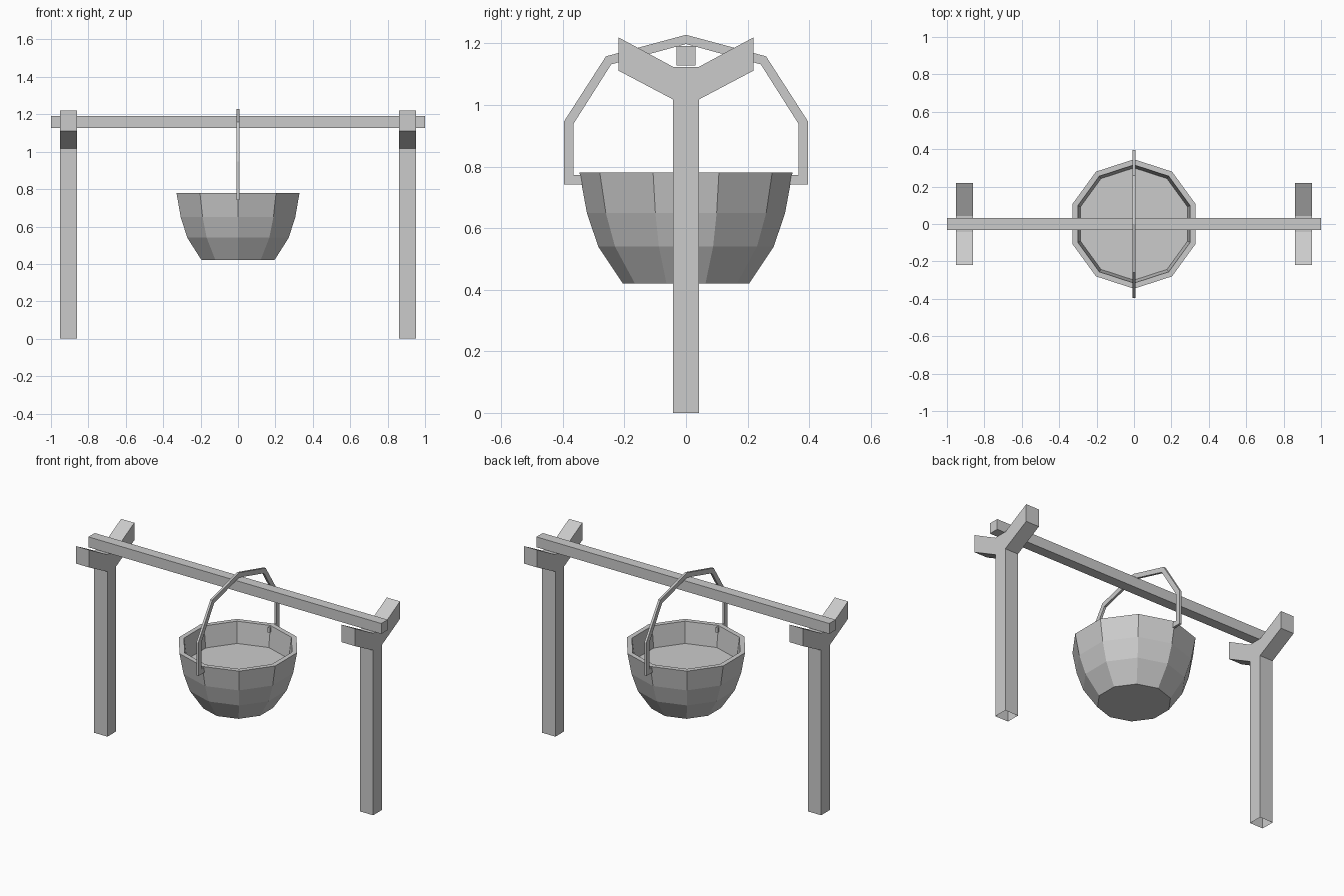
import bpy, bmesh, math

cube = bpy.data.objects.get("Cube")
if cube:
    bpy.data.objects.remove(cube, do_unlink=True)

# Single flat grey
GREY = (0.6, 0.6, 0.6, 1.0)
mat = bpy.data.materials.new("plain grey")
mat.use_nodes = True
mat.diffuse_color = GREY
mat.node_tree.nodes["Principled BSDF"].inputs["Base Color"].default_value = GREY


def finish(bm, name):
    bmesh.ops.recalc_face_normals(bm, faces=bm.faces[:])
    mesh = bpy.data.meshes.new(name)
    bm.to_mesh(mesh)
    bm.free()
    mesh.materials.append(mat)
    obj = bpy.data.objects.new(name, mesh)
    bpy.context.scene.collection.objects.link(obj)
    return obj


def extrude_x(name, half, x_mid, thickness, open_bottom=False):
    """Extrude a y-z outline, given as its +y half, mirrored in y, along x."""
    outline = half + [(-y, z) for y, z in reversed(half) if y > 0]
    bm = bmesh.new()
    near, far = [[bm.verts.new((x_mid + s * thickness / 2, y, z)) for y, z in outline]
                 for s in (-1, 1)]
    bm.faces.new(near)
    bm.faces.new(far)
    n = len(outline)
    for i in range(n):
        j = (i + 1) % n
        if open_bottom and outline[i][1] == outline[j][1] == 0:
            continue
        bm.faces.new((near[i], near[j], far[j], far[i]))
    return finish(bm, name)


# Forked posts, open underneath
fork = [(0.042, 0), (0.042, 1.018), (0.22, 1.112), (0.22, 1.22), (0.042, 1.124)]
for side, x in (("left", 0.907), ("right", -0.907)):
    extrude_x(side + "_forked_post", fork, x, 0.09, open_bottom=True)

# Crossbeam resting in the forks
extrude_x("crossbeam", [(0.031, 1.128), (0.031, 1.192)], 0, 2.0)

# Pot: ten-sided shell, outside then over the rim to the inner floor
SIDES = 10
profile = [(0.205, 0.42), (0.285, 0.54), (0.322, 0.65), (0.346, 0.78),
           (0.316, 0.78), (0.300, 0.65)]
bm = bmesh.new()
rings = []
for r, z in profile:
    angles = [math.pi / 2 + 2 * math.pi * i / SIDES for i in range(SIDES)]
    rings.append([bm.verts.new((r * math.cos(a), r * math.sin(a), z)) for a in angles])
for low, high in zip(rings, rings[1:]):
    for i in range(SIDES):
        j = (i + 1) % SIDES
        bm.faces.new((low[i], low[j], high[j], high[i]))
bm.faces.new(rings[0])
bm.faces.new(rings[-1])
finish(bm, "pot")

# Handle: flat bar bent over the beam with hooked ends, swept as outer/inner pairs
pairs = [((0.30, 0.742), (0.30, 0.773)), ((0.396, 0.742), (0.366, 0.773)),
         ((0.396, 0.947), (0.366, 0.938)), ((0.26, 1.158), (0.243, 1.132)),
         ((0, 1.228), (0, 1.198))]
pairs += [tuple((-y, z) for y, z in p) for p in reversed(pairs[:-1])]
bm = bmesh.new()
T = 0.007
sections = [[bm.verts.new((x, y, z)) for x, (y, z) in
             ((-T, a), (T, a), (T, b), (-T, b))] for a, b in pairs]
for s, t in zip(sections, sections[1:]):
    for i in range(4):
        j = (i + 1) % 4
        bm.faces.new((s[i], s[j], t[j], t[i]))
bm.faces.new(sections[0])
bm.faces.new(sections[-1])
finish(bm, "handle")
